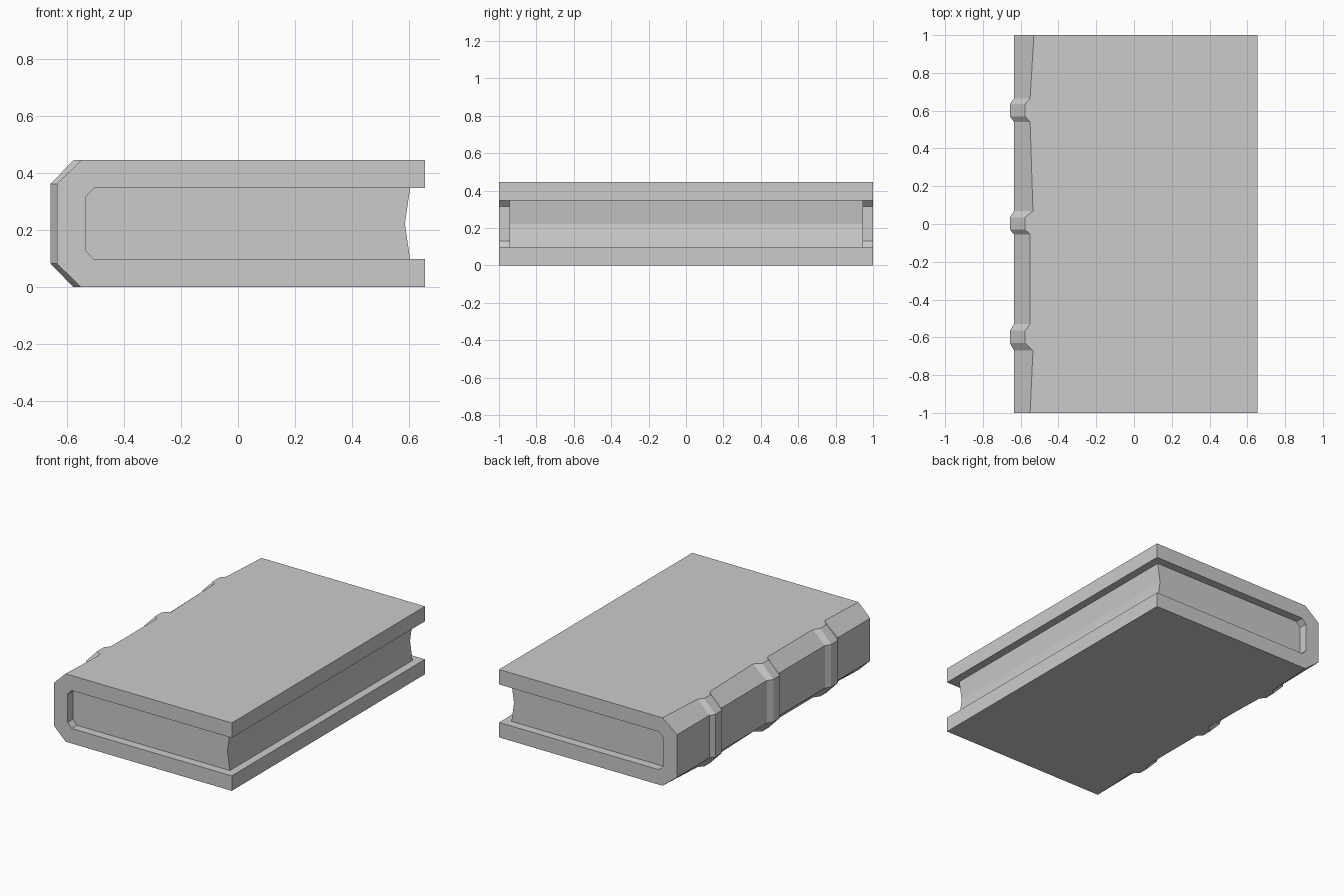
import bpy, bmesh

old = bpy.data.objects.get("Cube")
if old:
    bpy.data.objects.remove(old)

HEIGHT, BOARD, FORE_EDGE = 0.445, 0.098, 0.655

grey = bpy.data.materials.new("plain grey")
grey.use_nodes = True
colour = (0.6, 0.6, 0.6, 1)
grey.diffuse_color = colour
grey.node_tree.nodes["Principled BSDF"].inputs["Base Color"].default_value = colour


def mirrored(lower):
    """Complete a profile by reflecting its lower half about mid height."""
    return lower + [(x, HEIGHT - z) for x, z in reversed(lower)]


def loft(name, sections):
    """Skin a closed solid through (y, xz profile) sections."""
    bm = bmesh.new()
    rings = [[bm.verts.new((x, y, z)) for x, z in prof] for y, prof in sections]
    for a, b in zip(rings, rings[1:]):
        for i in range(len(a)):
            j = (i + 1) % len(a)
            bm.faces.new((a[i], a[j], b[j], b[i]))
    bm.faces.new(rings[0])
    bm.faces.new(rings[-1])
    bmesh.ops.recalc_face_normals(bm, faces=bm.faces)
    mesh = bpy.data.meshes.new(name)
    bm.to_mesh(mesh)
    bm.free()
    mesh.materials.append(grey)
    obj = bpy.data.objects.new(name, mesh)
    bpy.context.collection.objects.link(obj)
    return obj


def cover_profile(spine, shoulder):
    """C-shaped section: outer boards and spine, then the inner hollow."""
    outer = mirrored([(FORE_EDGE, 0), (shoulder, 0), (spine, 0.083)])
    inner = mirrored([(FORE_EDGE, BOARD), (-0.505, BOARD), (-0.535, 0.13)])
    return outer + inner[::-1]


# Cover with three raised spine bands: base start, crest start, crest end,
# base end, and the shoulder position on each side of the band
bands = [(-0.67, -0.63, -0.565, -0.53, -0.535, -0.55),
         (-0.055, -0.03, 0.035, 0.07, -0.55, -0.535),
         (0.54, 0.57, 0.635, 0.665, -0.55, -0.55)]
sections = [(-1, cover_profile(-0.635, -0.55))]
for start, crest_a, crest_b, end, before, after in bands:
    sections.append((start, cover_profile(-0.635, before)))
    sections += [(y, cover_profile(-0.657, -0.577)) for y in (crest_a, crest_b)]
    sections.append((end, cover_profile(-0.635, after)))
sections.append((1, cover_profile(-0.635, -0.53)))
loft("cover", sections)

# Page block with a hollow fore edge
pages = mirrored([(0.585, HEIGHT / 2), (0.603, BOARD), (-0.505, BOARD), (-0.535, 0.13)])[:-1]
loft("pages", [(-0.945, pages), (0.945, pages)])
